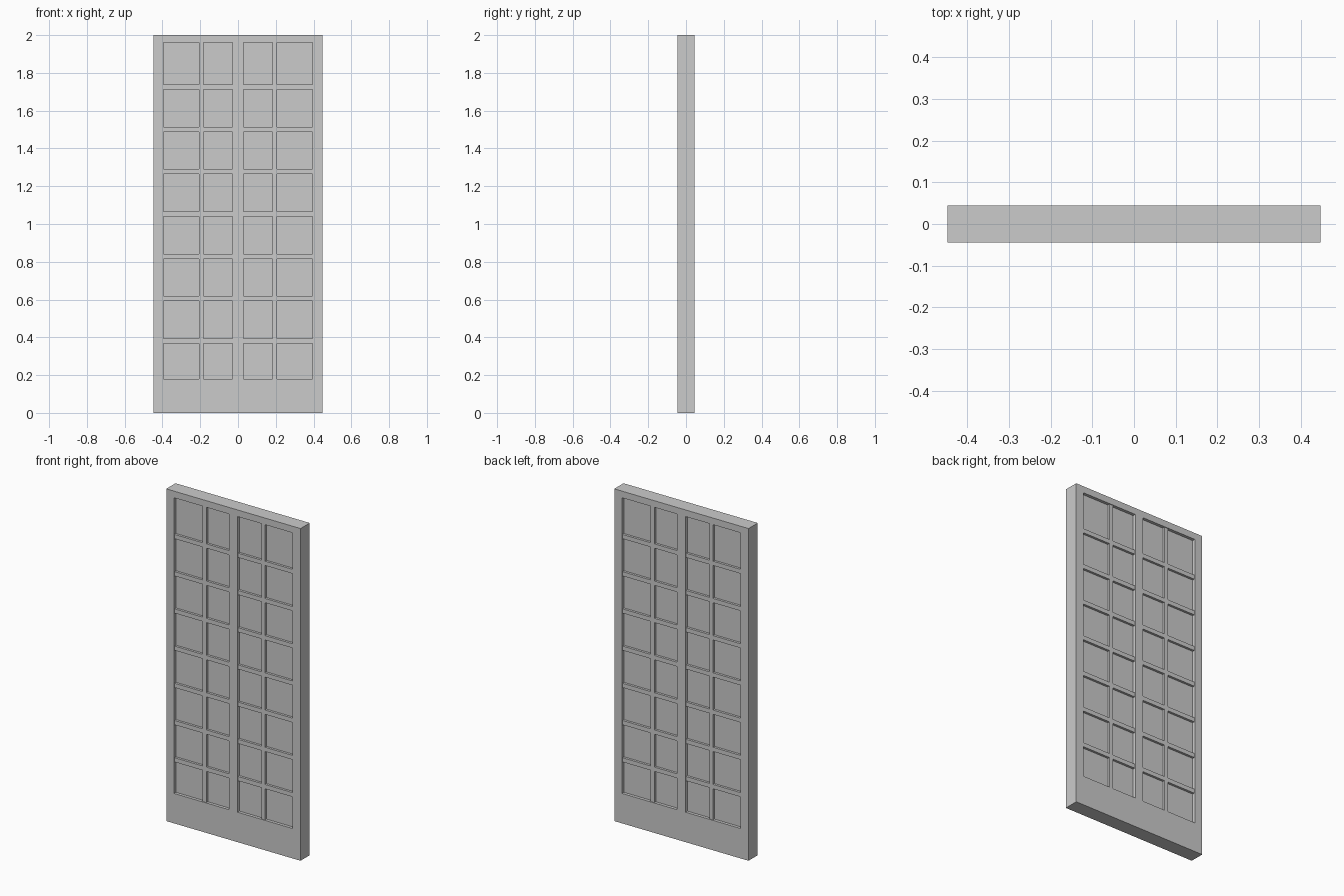
import bpy

if "Cube" in bpy.data.objects:
    bpy.data.objects.remove(bpy.data.objects["Cube"])

H, W, D = 2.0, 0.894, 0.088        # overall door size
X_IN, X_MID = 0.395, 0.028         # opening edges
Z_LO, Z_HI = 0.18, 1.96
PANE_D, BAR_D = 0.052, 0.080       # thickness of panes and glazing bars


def box(name, x0, x1, z0, z1, depth):
    bpy.ops.mesh.primitive_cube_add(size=1, location=((x0 + x1) / 2, 0, (z0 + z1) / 2))
    ob = bpy.context.object
    ob.name = name
    ob.scale = (x1 - x0, depth, z1 - z0)
    bpy.ops.object.transform_apply(location=False, rotation=False, scale=True)
    return ob


# Frame: slab with two openings cut through it
frame = box("door_frame", -W / 2, W / 2, 0, H, D)
for s in (-1, 1):
    a, b = sorted((s * X_MID, s * X_IN))
    cutter = box("opening_cutter", a, b, Z_LO, Z_HI, 0.3)
    cutter.hide_render = True
    mod = frame.modifiers.new("opening", 'BOOLEAN')
    mod.object = cutter
    mod.solver = 'EXACT'
    bpy.context.view_layer.objects.active = frame
    bpy.ops.object.modifier_apply(modifier=mod.name)
    bpy.data.objects.remove(cutter)

for s, side in ((-1, "left"), (1, "right")):
    a, b = sorted((s * X_MID, s * X_IN))
    # Glass sheet behind the bars
    box(f"{side}_glass", a, b, Z_LO, Z_HI, PANE_D)
    # Upright glazing bar
    c = s * 0.195
    box(f"{side}_upright_bar", c - 0.012, c + 0.012, Z_LO, Z_HI, BAR_D)
    # Seven crossbars
    for i in range(7):
        z = 0.381 + i * 0.224
        box(f"{side}_crossbar", a, b, z - 0.013, z + 0.013, BAR_D)
